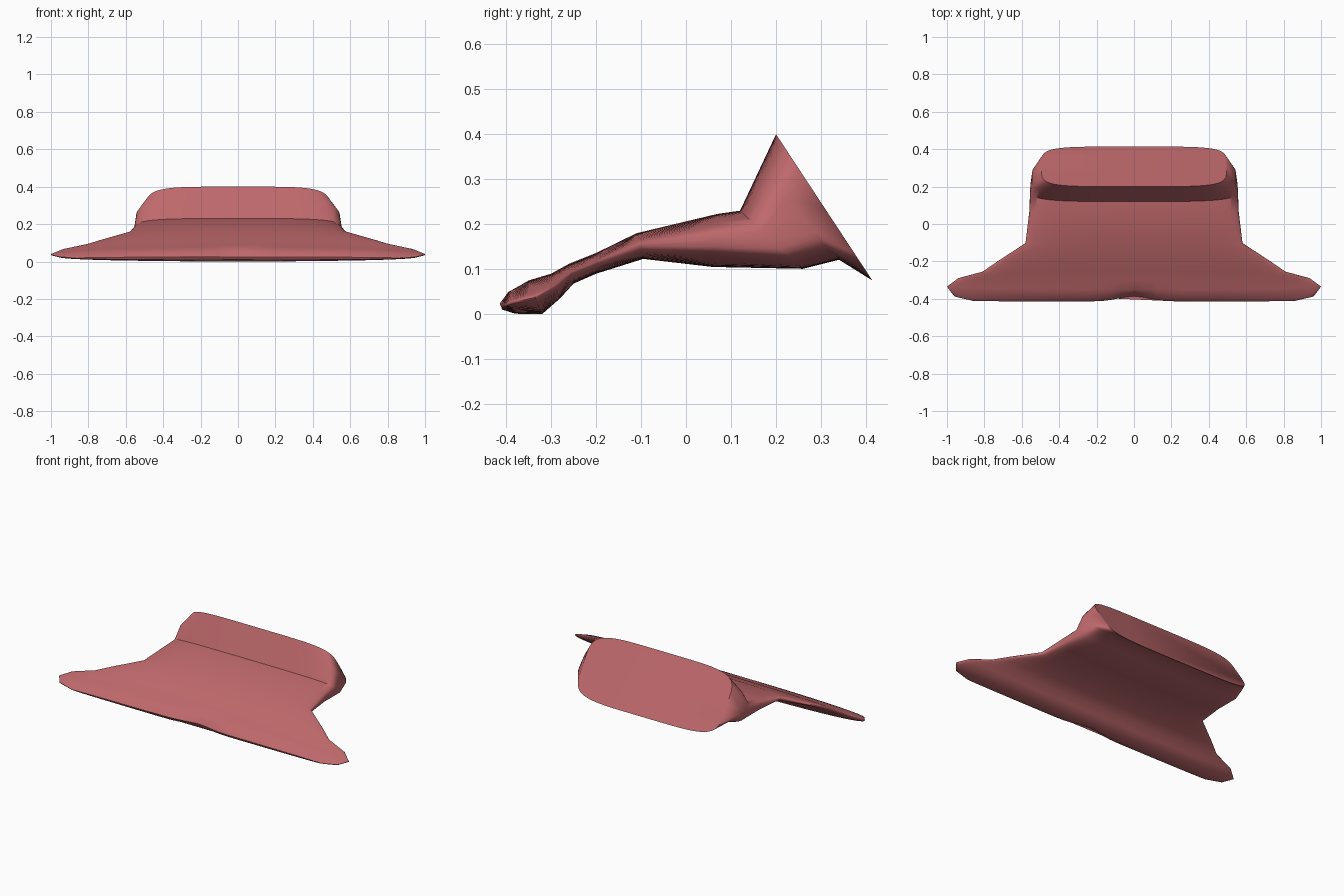
import bpy, bmesh, math

if "Cube" in bpy.data.objects:
    bpy.data.objects.remove(bpy.data.objects["Cube"])

# Sections from front lip to slanted back face:
# top y, top z, bottom y, bottom z, half width, squareness
SECTIONS = [
    (-0.414, 0.024, -0.408, 0.010, 0.86, 2.6),
    (-0.395, 0.050, -0.380, 0.001, 0.96, 2.3),
    (-0.350, 0.075, -0.320, 0.000, 1.00, 2.2),
    (-0.300, 0.090, -0.280, 0.035, 0.94, 2.2),
    (-0.260, 0.112, -0.250, 0.068, 0.81, 2.4),
    (-0.200, 0.136, -0.200, 0.090, 0.73, 2.6),
    (-0.110, 0.180, -0.095, 0.123, 0.58, 3.0),
    (0.070, 0.223, 0.060, 0.105, 0.56, 3.5),
    (0.120, 0.230, 0.260, 0.101, 0.555, 4.0),
    (0.160, 0.315, 0.340, 0.121, 0.545, 4.5),
    (0.200, 0.400, 0.414, 0.075, 0.495, 5.0),
]
N = 48  # steps across each half of a ring


def ring(bm, ty, tz, by, bz, hw, n):
    """Closed rounded section tilted between its top and bottom points."""
    steps = [(i, 1) for i in range(N + 1)] + [(i, -1) for i in range(N - 1, 0, -1)]
    verts = []
    for i, side in steps:
        u = math.sin((i / N - 0.5) * math.pi)
        v = side * max(0.0, 1 - abs(u) ** n) ** (1 / n)
        x = u * hw
        y = (ty + by) / 2 + v * (ty - by) / 2
        z = (tz + bz) / 2 + v * (tz - bz) / 2
        if ty < -0.37:  # shallow notch in the middle of the front lip
            y += 0.028 * math.exp(-(x / 0.11) ** 2)
        verts.append(bm.verts.new((x, y, z)))
    return verts


# Body: flared front lip, neck and slanted back face in one loft
bm = bmesh.new()
rings = [ring(bm, *s) for s in SECTIONS]
for a, b in zip(rings, rings[1:]):
    for i in range(len(a)):
        j = (i + 1) % len(a)
        bm.faces.new((a[i], a[j], b[j], b[i]))
bm.faces.new(rings[0])
bm.faces.new(rings[-1])
bmesh.ops.recalc_face_normals(bm, faces=bm.faces)

mesh = bpy.data.meshes.new("flared_body")
bm.to_mesh(mesh)
bm.free()
body = bpy.data.objects.new("flared_body", mesh)
bpy.context.collection.objects.link(body)

red = bpy.data.materials.new("dusty red")
red.diffuse_color = (0.52, 0.14, 0.148, 1)
red.use_nodes = True
red.node_tree.nodes["Principled BSDF"].inputs["Base Color"].default_value = red.diffuse_color
mesh.materials.append(red)

bpy.context.view_layer.objects.active = body
body.select_set(True)
bpy.ops.object.shade_smooth_by_angle(angle=math.radians(50))
